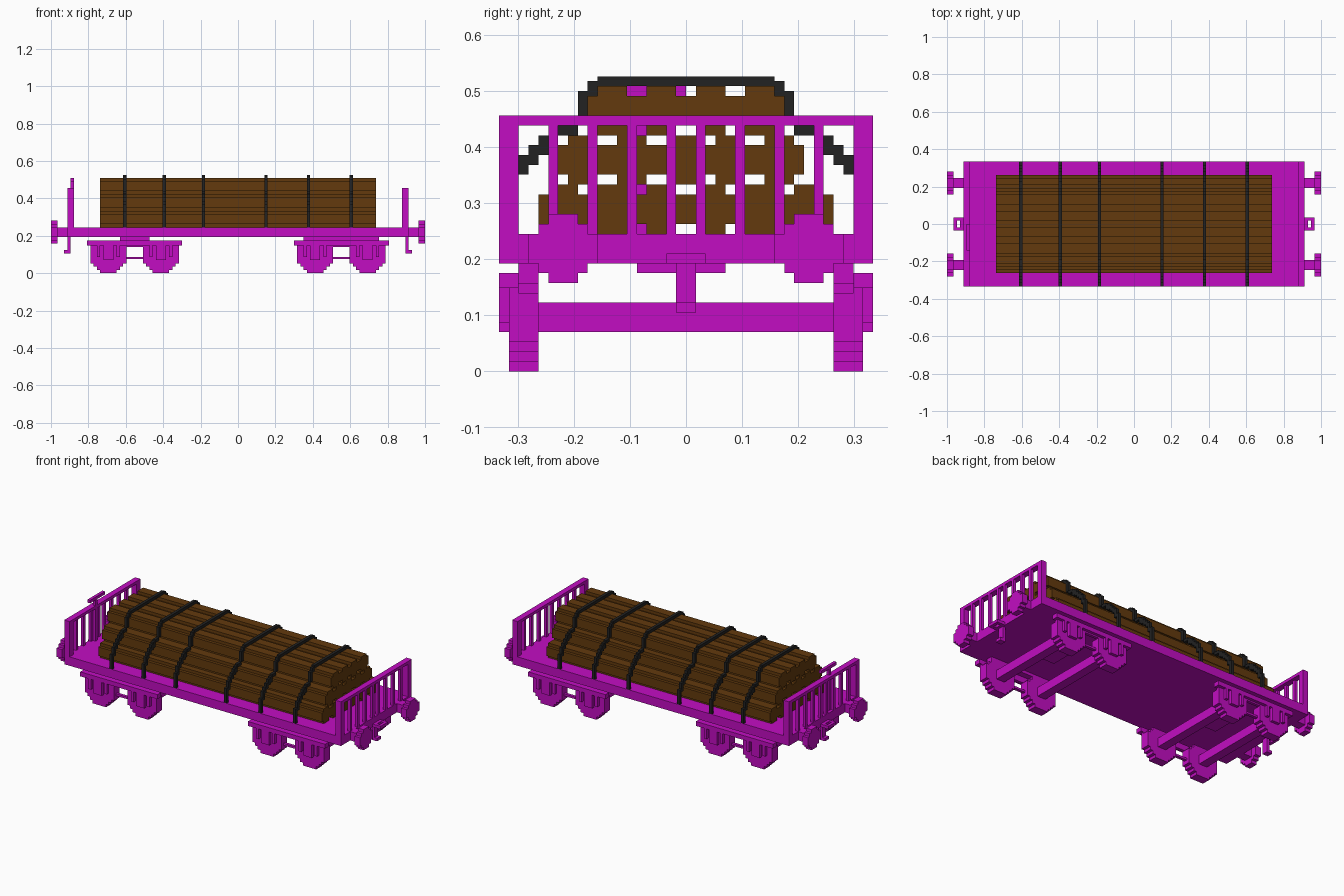
import bpy, bmesh
from mathutils import Vector

if "Cube" in bpy.data.objects:
    bpy.data.objects.remove(bpy.data.objects["Cube"])

U = 2 / 114  # one block of the grid


def material(name, rgb):
    m = bpy.data.materials.new(name)
    m.use_nodes = True
    m.diffuse_color = (*rgb, 1)
    bsdf = next(n for n in m.node_tree.nodes if n.type == 'BSDF_PRINCIPLED')
    bsdf.inputs["Base Color"].default_value = (*rgb, 1)
    return m


MAGENTA = material("magenta_paint", (0.54, 0.004, 0.54))
BROWN = material("brown_wood", (0.125, 0.042, 0.004))
BLACK = material("black_strap", (0.016, 0.016, 0.016))


def finish(name, bm, mat):
    bmesh.ops.recalc_face_normals(bm, faces=bm.faces)
    mesh = bpy.data.meshes.new(name)
    bm.to_mesh(mesh)
    bm.free()
    mesh.materials.append(mat)
    ob = bpy.data.objects.new(name, mesh)
    bpy.context.collection.objects.link(ob)
    return ob


def boxes(name, mat, *spans):
    """Blocks given as (x0, x1, y0, y1, z0, z1) in grid units."""
    bm = bmesh.new()
    for x0, x1, y0, y1, z0, z1 in spans:
        x0, x1 = sorted((x0, x1))
        y0, y1 = sorted((y0, y1))
        vs = bmesh.ops.create_cube(bm, size=1)["verts"]
        for v in vs:
            v.co = Vector(((x0 + x1) / 2 + v.co.x * (x1 - x0),
                           (y0 + y1) / 2 + v.co.y * (y1 - y0),
                           (z0 + z1) / 2 + v.co.z * (z1 - z0))) * U
    return finish(name, bm, mat)


def stepped(name, mat, axis, lo, hi, centre, z0, half_widths):
    """Stepped round outline, one half width per row, extruded along x or y."""
    side = []
    for i, w in enumerate(half_widths):
        for p in ((w, z0 + i), (w, z0 + i + 1)):
            if len(side) > 1 and side[-1][0] == w and side[-2][0] == w:
                side.pop()
            if not side or side[-1] != p:
                side.append(p)
    outline = side + [(-w, z) for w, z in reversed(side)]
    bm = bmesh.new()

    def place(d, w, z):
        p = (d, centre + w, z) if axis == 'x' else (centre + w, d, z)
        return bm.verts.new(Vector(p) * U)

    face = bm.faces.new([place(lo, w, z) for w, z in outline])
    new = bmesh.ops.extrude_face_region(bm, geom=[face])["geom"]
    shift = Vector((hi - lo, 0, 0) if axis == 'x' else (0, hi - lo, 0)) * U
    bmesh.ops.translate(bm, vec=shift,
                        verts=[g for g in new if isinstance(g, bmesh.types.BMVert)])
    return finish(name, bm, mat)


# Deck
boxes("deck", MAGENTA, (-52, 52, -19, 19, 11, 14))

for s, end in ((1, "left"), (-1, "right")):
    # End gate: posts, top rail and bars
    gate = [(s * 50, s * 52, -19, 19, 25, 26)]
    for t in (1, -1):
        gate.append((s * 50, s * 52, t * 17, t * 19, 14, 25))
        gate += [(s * 51, s * 52, t * y, t * (y + 1), 14, 25) for y in (1, 5, 9, 13)]
    boxes(end + "_end_gate", MAGENTA, *gate)

    # Coupling loop and hanging hook
    boxes(end + "_coupling", MAGENTA,
          (s * 52, s * 53, -2, 2, 11, 12), (s * 54, s * 55, -2, 2, 11, 12),
          (s * 53, s * 54, -2, -1, 11, 12), (s * 53, s * 54, 1, 2, 11, 12),
          (s * 51, s * 52, -1, 1, 6, 11), (s * 52, s * 53, -1, 1, 6, 7))

    # Buffers
    for t, side in ((1, "back"), (-1, "front")):
        tag = end + "_" + side
        boxes(tag + "_buffer_stem", MAGENTA, (s * 52, s * 55, t * 11, t * 14, 11, 14))
        stepped(tag + "_buffer_disc", MAGENTA, 'x', s * 55, s * 57, t * 12.5, 9,
                [1.5, 2.5, 3.5, 3.5, 3.5, 2.5, 1.5])

        # Side frame with axle boxes and tie rod
        frame = [(s * 17, s * 46, t * 17, t * 19, 8.5, 10),
                 (s * 18, s * 45, t * 17, t * 18, 8, 8.5),
                 (s * 29, s * 34, t * 16, t * 17, 4.3, 5)]
        for x in (23.5, 39.5):
            frame.append((s * (x - 1.5), s * (x + 1.5), t * 18, t * 19, 4, 8.5))
            for d in (-3.5, 2.5):
                frame.append((s * (x + d), s * (x + d + 1), t * 18, t * 19, 5, 8.5))
        if s > 0:
            frame.append((20, 43, t * 15, t * 17, 10, 11))
        boxes(tag + "_bogie_frame", MAGENTA, *frame)

        # Wheels
        for x in (23.5, 39.5):
            stepped(tag + "_wheel", MAGENTA, 'y', t * 15, t * 18, s * x, 0,
                    [2.5, 3.5, 4.5, 5.5, 5.5, 5.5, 5.5, 5.5, 4.5, 3.5])

    # Axles and pivot plate
    boxes(end + "_axles", MAGENTA,
          *[(s * (x - 1.5), s * (x + 1.5), -15, 15, 4, 7) for x in (23.5, 39.5)])
    boxes(end + "_pivot_plate", MAGENTA, (s * 27, s * 36, -5, 4, 10, 11))

# Brake post with cross handle
boxes("brake_handle", MAGENTA, (-51, -50, -5, -4, 14, 28), (-51, -50, -8, 0, 28, 29))

# Stacked logs: six, five and four per layer
for z, first, count in ((14, -12.5, 6), (19, -10.5, 5), (24, -7.5, 4)):
    for i in range(count):
        stepped("log", BROWN, 'x', -42, 42, first + 5 * i, z, [1.5, 2.5, 2.5, 2.5, 1.5])

# Straps stepping down from the top of the stack to the deck edges
STEPS = ((9, 10, 28, 29.5), (10, 11, 25, 28.5), (11, 13, 24, 25), (13, 14, 22.5, 24.5),
         (14, 15, 22, 24), (15, 16, 21, 23), (16, 17, 20, 22), (17, 18, 18, 21),
         (18, 19, 14, 19))
for x in (-35, -23, -11, 8, 21, 34):
    parts = [(x, x + 1, -9, 9, 29, 30)]
    for t in (1, -1):
        parts += [(x, x + 1, t * a, t * b, c, d) for a, b, c, d in STEPS]
    boxes("strap", BLACK, *parts)
